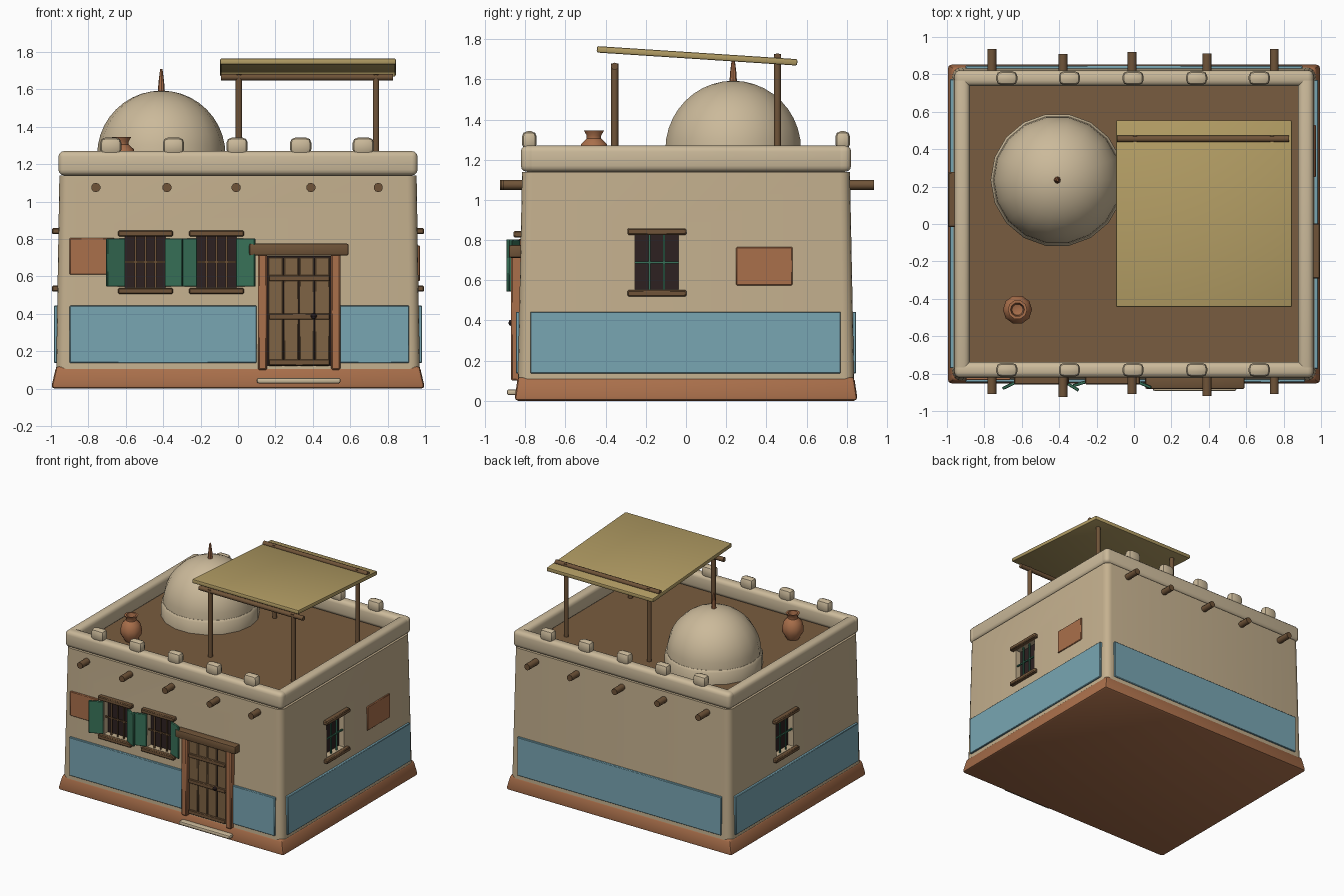
import bpy
import bmesh
import math
from mathutils import Matrix, Vector

cube = bpy.data.objects.get("Cube")
if cube:
    bpy.data.objects.remove(cube, do_unlink=True)


def material(name, r, g, b):
    m = bpy.data.materials.new(name)
    m.use_nodes = True
    m.diffuse_color = (r, g, b, 1)
    m.node_tree.nodes["Principled BSDF"].inputs["Base Color"].default_value = (r, g, b, 1)
    return m


WALL = material("sand plaster", .56, .44, .275)
TRIM = material("pale plaster", .6, .49, .325)
CLAY = material("terracotta", .40, .16, .07)
BLUE = material("faded blue", .19, .38, .45)
WOOD = material("dark wood", .16, .088, .04)
PLANK = material("plank wood", .21, .125, .058)
ROOF = material("earth roof", .19, .107, .05)
MAT = material("straw mat", .44, .33, .125)
GREEN = material("shutter green", .04, .17, .1)
DARK = material("dark opening", .026, .015, .015)
parts = []


def finish(name, bm, mat, matrix=None):
    if matrix is not None:
        bm.transform(matrix)
    bmesh.ops.recalc_face_normals(bm, faces=bm.faces[:])
    me = bpy.data.meshes.new(name)
    bm.to_mesh(me)
    bm.free()
    me.materials.append(mat)
    ob = bpy.data.objects.new(name, me)
    bpy.context.collection.objects.link(ob)
    parts.append(ob)
    return ob


def box(name, x, y, z, mat, bevel=0, segs=1, matrix=None, taper=(0, 0), upright=False):
    """Box from (min, max) ranges; taper insets the top, upright bevels only vertical edges."""
    bm = bmesh.new()
    bmesh.ops.create_cube(bm, size=1)
    for v in bm.verts:
        side = [1 if c > 0 else 0 for c in v.co]
        v.co = (x[side[0]], y[side[1]], z[side[2]])
    edges = bm.edges[:]
    if upright:
        edges = [e for e in edges if abs(e.verts[0].co.z - e.verts[1].co.z) > .01]
    for v in bm.verts:
        if v.co.z == z[1] or abs(v.co.z - z[1]) < 1e-5:
            v.co.x -= math.copysign(taper[0], v.co.x) if taper[0] else 0
            v.co.y -= math.copysign(taper[1], v.co.y) if taper[1] else 0
    if bevel:
        bmesh.ops.bevel(bm, geom=edges, offset=bevel, segments=segs, profile=.5, affect='EDGES')
    return finish(name, bm, mat, matrix)


def pole(name, a, b, r, mat, sides=10):
    a, b = Vector(a), Vector(b)
    bm = bmesh.new()
    bmesh.ops.create_cone(bm, cap_ends=True, segments=sides, radius1=r, radius2=r, depth=(b - a).length)
    turn = (b - a).to_track_quat('Z', 'Y').to_matrix().to_4x4()
    return finish(name, bm, mat, Matrix.Translation((a + b) / 2) @ turn)


def lathe(name, profile, sides, mat, at):
    bm = bmesh.new()
    rings = []
    for r, z in profile:
        n = 1 if r == 0 else sides
        rings.append([bm.verts.new((r * math.cos(math.tau * i / sides),
                                    r * math.sin(math.tau * i / sides), z)) for i in range(n)])
    for lo, hi in zip(rings, rings[1:]):
        for i in range(sides):
            j = (i + 1) % sides
            loop = [lo[i % len(lo)], lo[j % len(lo)], hi[j % len(hi)], hi[i % len(hi)]]
            bm.faces.new(list(dict.fromkeys(loop)))
    return finish(name, bm, mat, Matrix.Translation(at))


def facing(deg):
    """Turn a part made for the front wall to another wall."""
    return Matrix.Rotation(math.radians(deg), 4, 'Z')


LEFT, RIGHT, BACK = facing(90), facing(-90), facing(180)
FRONT = facing(0)

# Foundation, walls and roof
box("foundation", (-1, 1), (-.855, .855), (0, .12), CLAY, .02, 2, taper=(.028, .018))
walls = box("walls", (-.972, .972), (-.837, .837), (.1, 1.138), WALL, .05, 4,
            taper=(.017, .021), upright=True)
box("roof_floor", (-.9, .9), (-.76, .76), (1.1, 1.142), ROOF)

# Parapet with rounded blocks
for s, side in ((-1, "front"), (1, "back")):
    y = sorted((s * .738, s * .822))
    box("parapet_" + side, (-.96, .96), y, (1.14, 1.27), TRIM, .03, 3)
    for x in (-.68, -.345, -.005, .335, .67):
        box("parapet_block_" + side, (x - .057, x + .057), sorted((s * .743, s * .817)),
            (1.25, 1.342), TRIM, .028, 2)
for s, side in ((-1, "right"), (1, "left")):
    box("parapet_" + side, sorted((s * .878, s * .96)), (-.8, .8), (1.14, 1.27), TRIM, .03, 3)

# Roof beam ends
for x, f, b in ((-.76, .91, .935), (-.38, .925, .91), (-.01, .91, .92), (.39, .92, .912), (.75, .91, .935)):
    pole("roof_beam_front", (x, -.75, 1.075), (x, -f, 1.075), .025, WOOD)
    pole("roof_beam_back", (x, .75, 1.075), (x, b, 1.075), .025, WOOD)

# Painted lower wall bands
band = (.137, .443)
box("blue_band_front_right", (-.9, .1), (-.847, -.8), band, BLUE, .004)
box("blue_band_front_left", (.545, .915), (-.847, -.8), band, BLUE, .004)
box("blue_band_back", (-.9, .9), (-.847, -.8), band, BLUE, .004, matrix=BACK)
for turn, side in ((LEFT, "left"), (RIGHT, "right")):
    box("blue_band_" + side, (-.775, .77), (-.985, -.93), band, BLUE, .004, matrix=turn)

# Bare clay patches
box("clay_patch_front", (-.9, -.66), (-.835, -.8), (.61, .805), CLAY, .004)
box("clay_patch_left", (.25, .53), (-.972, -.94), (.575, .765), CLAY, .004, matrix=LEFT)


def window(name, u, wall, z0, z1, bar_mat, bars, turn):
    """Recessed opening with lintel, sill and bars."""
    hw = .108
    cutter = box(name + "_cutter", (u - hw, u + hw), (-wall - .1, -wall + .06), (z0, z1), WALL, matrix=turn)
    cutter.hide_render = True
    mod = walls.modifiers.new("opening", 'BOOLEAN')
    mod.operation, mod.object, mod.solver = 'DIFFERENCE', cutter, 'EXACT'
    bpy.context.view_layer.objects.active = walls
    bpy.ops.object.modifier_apply(modifier=mod.name)
    parts.remove(cutter)
    bpy.data.objects.remove(cutter, do_unlink=True)
    box(name + "_pane", (u - hw, u + hw), (-wall + .045, -wall + .07), (z0, z1), DARK, matrix=turn)
    for part, z in (("_lintel", z1 + .017), ("_sill", z0 - .018)):
        box(name + part, (u - .147, u + .147), (-wall - .033, -wall + .03), (z - .016, z + .016),
            WOOD, .006, matrix=turn)
    for i in range(bars):
        x = u - hw + 2 * hw * (i + 1) / (bars + 1)
        box(name + "_bar", (x - .005, x + .005), (-wall + .01, -wall + .02), (z0, z1), bar_mat, matrix=turn)
    zm = (z0 + z1) / 2
    box(name + "_crossbar", (u - hw, u + hw), (-wall + .008, -wall + .018), (zm - .005, zm + .005),
        bar_mat, matrix=turn)


window("window_front_a", -.495, .825, .54, .812, WOOD, 3, FRONT)
window("window_front_b", -.115, .825, .54, .812, WOOD, 3, FRONT)
window("window_left", -.145, .962, .553, .825, GREEN, 2, LEFT)
window("window_right", -.13, .962, .553, .825, GREEN, 2, RIGHT)

# Shutters swung open
for x, angle in ((-.605, math.pi + .45), (-.388, -.55), (-.222, math.pi + .3), (-.008, -.4)):
    hinge = Matrix.Translation((x, -.833, 0)) @ Matrix.Rotation(angle, 4, 'Z')
    box("shutter", (0, .108), (-.008, .008), (.545, .802), GREEN, .003, matrix=hinge)

# Door
box("door_backing", (.14, .52), (-.842, -.8), (.12, .71), DARK)
for i in range(4):
    x = .163 + i * .083
    box("door_plank", (x, x + .077), (-.852, -.83), (.122, .702), PLANK, .004)
for z in (.14, .385, .59):
    box("door_batten", (.165, .49), (-.864, -.845), (z - .016, z + .016), WOOD, .004)
lathe("door_knob", [(0, -.017), (.012, -.012), (.017, 0), (.012, .012), (0, .017)], 10, DARK, (.405, -.868, .388))
for x in (.106, .497):
    box("door_post", (x, x + .05), (-.872, -.8), (.1, .72), CLAY, .008)
box("door_lintel", (.06, .592), (-.882, -.8), (.712, .775), WOOD, .01, 2)
box("door_step", (.1, .548), (-.892, -.82), (.028, .057), TRIM, .01, 2)

# Dome, its base ring and finial
dome_at = (-.41, .235, 0)
lathe("dome_ring", [(0, 1.13), (.357, 1.13), (.357, 1.235), (.345, 1.25), (0, 1.25)], 18, TRIM, dome_at)
arc = [(.343 * math.cos(i * math.pi / 20), 1.25 + .343 * math.sin(i * math.pi / 20)) for i in range(10)]
lathe("dome", arc + [(0, 1.593)], 18, TRIM, dome_at)
lathe("dome_finial", [(0, 1.56), (.02, 1.57), (.015, 1.64), (.006, 1.71), (0, 1.71)], 8, CLAY, dome_at)

# Clay jar
jar = [(0, 1.14), (.045, 1.14), (.077, 1.195), (.078, 1.235), (.066, 1.28), (.038, 1.305),
       (.038, 1.32), (.052, 1.345), (.037, 1.345), (.03, 1.3), (0, 1.29)]
lathe("clay_jar", jar, 10, CLAY, (-.623, -.458, 0))

# Shade canopy
for x in (.005, .738):
    pole("canopy_post_front", (x, -.355, 1.13), (x, -.355, 1.68), .018, WOOD)
    pole("canopy_post_back", (x, .455, 1.13), (x, .455, 1.725), .018, WOOD)
pole("canopy_rail_front", (-.09, -.355, 1.665), (.83, -.355, 1.665), .018, WOOD)
pole("canopy_rail_back", (-.09, .455, 1.712), (.83, .455, 1.712), .018, WOOD)
tilt = Matrix.Translation((.374, .055, 1.717)) @ Matrix.Rotation(-.065, 4, 'X')
box("canopy_mat", (-.47, .47), (-.5, .5), (-.016, .016), MAT, .008, 2, matrix=tilt)

# Smooth curved surfaces, keep edges sharp
bpy.ops.object.select_all(action='DESELECT')
for ob in parts:
    ob.select_set(True)
bpy.context.view_layer.objects.active = walls
bpy.ops.object.shade_smooth_by_angle(angle=math.radians(40))
